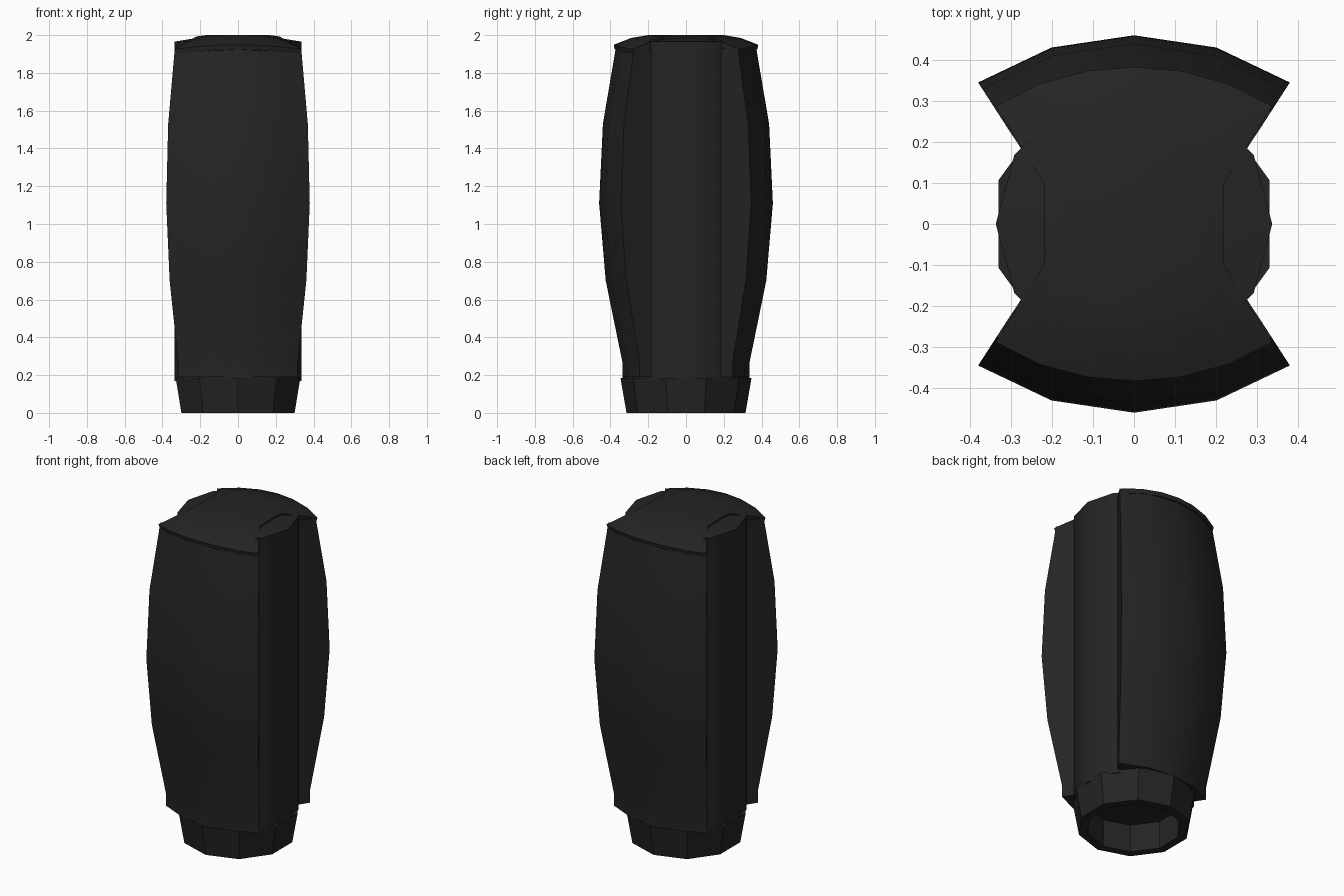
import bpy, bmesh, math

cube = bpy.data.objects.get("Cube")
if cube:
    bpy.data.objects.remove(cube, do_unlink=True)

# Single matte black colour
black = bpy.data.materials.new("matte_black")
black.use_nodes = True
colour = (0.018, 0.018, 0.018, 1)
black.diffuse_color = colour
bsdf = black.node_tree.nodes["Principled BSDF"]
bsdf.inputs["Base Color"].default_value = colour
bsdf.inputs["Roughness"].default_value = 0.8


def loft(name, rings, cap_start=True, cap_end=True, tip=None, closed=False):
    """Skin equal-length rings of points; finish in flat caps, a tip or a loop."""
    bm = bmesh.new()
    loops = [[bm.verts.new(p) for p in ring] for ring in rings]
    pairs = list(zip(loops, loops[1:]))
    if closed:
        pairs.append((loops[-1], loops[0]))
    n = len(loops[0])
    for low, high in pairs:
        for i in range(n):
            j = (i + 1) % n
            bm.faces.new((low[i], low[j], high[j], high[i]))
    if cap_start and not closed:
        bm.faces.new(loops[0])
    if tip:
        v = bm.verts.new(tip)
        for i in range(n):
            bm.faces.new((loops[-1][i], loops[-1][(i + 1) % n], v))
    elif cap_end and not closed:
        bm.faces.new(loops[-1])
    bmesh.ops.recalc_face_normals(bm, faces=bm.faces)
    mesh = bpy.data.meshes.new(name)
    bm.to_mesh(mesh)
    bm.free()
    mesh.materials.append(black)
    ob = bpy.data.objects.new(name, mesh)
    bpy.context.collection.objects.link(ob)
    return ob


def smooth(ob, degrees):
    bpy.ops.object.select_all(action="DESELECT")
    ob.select_set(True)
    bpy.context.view_layer.objects.active = ob
    bpy.ops.object.shade_smooth_by_angle(angle=math.radians(degrees))


def circle(radius, z, sides, turn=0):
    return [(radius * math.cos(math.radians(turn) + math.tau * i / sides),
             radius * math.sin(math.radians(turn) + math.tau * i / sides), z)
            for i in range(sides)]


# Core column with a shallow dome, seen in the side grooves
core = loft("core", [circle(0.337, 0.17, 12), circle(0.337, 1.965, 12),
                     circle(0.2, 1.988, 12)], tip=(0, 0, 1.992))
smooth(core, 35)

# Tapered ten-sided collar, open underneath
collar = loft("collar", [circle(r, z, 10, 18) for r, z in
                         ((0.315, 0), (0.347, 0.185), (0.265, 0.185), (0.265, 0))],
              closed=True)


# Bulging grip plates; their edges slide along fixed radial planes
def plate_section(z, centre, side):
    corner_y = 0.245 + (centre - 0.335) * 0.8
    corner_x = 0.28 + (corner_y - 0.19) * 0.645
    mid_y = corner_y + 0.74 * (centre - corner_y)
    half = [(0.22, 0.1), (corner_x, corner_y), (corner_x * 0.53, mid_y)]
    points = half + [(0, centre)] + [(-x, y) for x, y in reversed(half)]
    return [(x, y * side, z) for x, y in points]


levels = ((0.19, 0.335), (0.26, 0.335), (0.7, 0.425),
          (1.11, 0.46), (1.53, 0.44), (1.93, 0.372))
for name, side in (("front_grip", -1), ("back_grip", 1)):
    grip = loft(name, [plate_section(z, c, side) for z, c in levels])
    smooth(grip, 35)


# Domed bow-tie cap over both grips
def dome_height(r):
    if r < 0.2:
        return 2.0
    if r < 0.29:
        return 2.0 - (r - 0.2) * 0.17
    return 1.985 - (r - 0.29) * 0.39


quarter = [(0.22, 0.1), (0.337, 0.288), (0.23, 0.342), (0.115, 0.373)]
back = quarter + [(0, 0.383)] + [(-x, y) for x, y in reversed(quarter)]
outline = back + [(-x, -y) for x, y in back]
rings = [[(x * 0.985, y * 0.985, dome_height(math.hypot(x, y)) - 0.025)
          for x, y in outline]]
for s in (1, 0.76, 0.52):
    rings.append([(x * s, y * s, dome_height(math.hypot(x, y) * s))
                  for x, y in outline])
cap = loft("top_cap", rings, tip=(0, 0, 2))
smooth(cap, 35)
